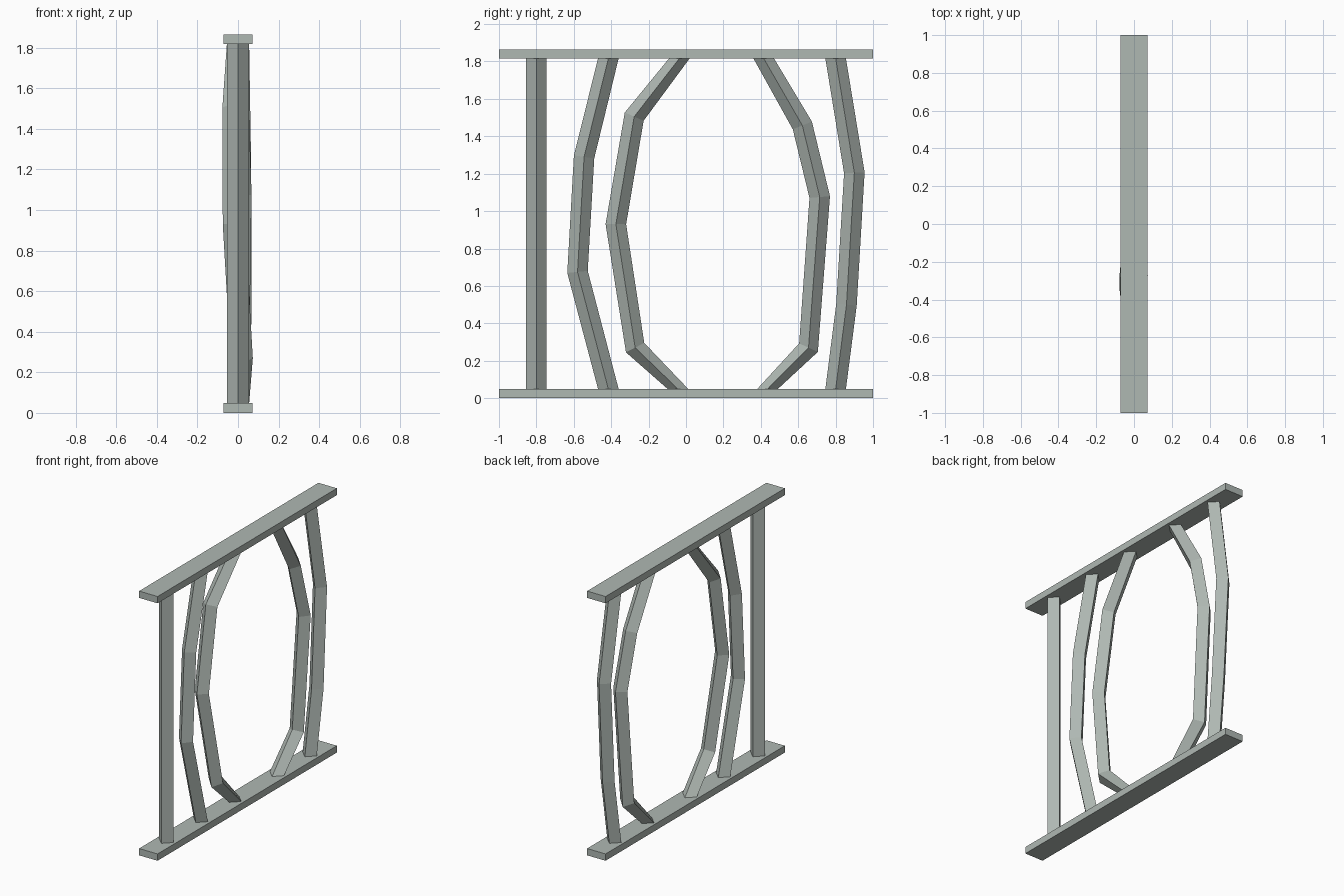
import bpy, bmesh
from mathutils import Vector

if "Cube" in bpy.data.objects:
    bpy.data.objects.remove(bpy.data.objects["Cube"])

mat = bpy.data.materials.new("pale grey green")
mat.diffuse_color = (0.43, 0.48, 0.45, 1)
mat.use_nodes = True
mat.node_tree.nodes["Principled BSDF"].inputs["Base Color"].default_value = mat.diffuse_color

H, T, R = 1.865, 0.048, 0.055


def finish(bm, name):
    bmesh.ops.recalc_face_normals(bm, faces=bm.faces)
    me = bpy.data.meshes.new(name)
    bm.to_mesh(me)
    bm.free()
    me.materials.append(mat)
    bpy.context.collection.objects.link(bpy.data.objects.new(name, me))


def rail(name, z):
    bm = bmesh.new()
    bmesh.ops.create_cube(bm, size=1)
    for v in bm.verts:
        v.co = Vector((v.co.x * 0.144, v.co.y * 2, v.co.z * T + z))
    finish(bm, name)


def bar(name, path):
    """Diamond-section bar swept along (x, y, z) points with mitred bends."""
    pts = [Vector(p) for p in path]
    bm = bmesh.new()
    rings = []
    for i, p in enumerate(pts):
        if 0 < i < len(pts) - 1:
            t = (pts[i + 1] - p).normalized() + (p - pts[i - 1]).normalized()
            t.x = 0
            t.normalize()
        else:
            t = Vector((0, 0, 1))          # ends sit flat on the rails
        side = Vector((0, t.z, -t.y))
        out = Vector((1, 0, 0))
        rings.append([bm.verts.new(p + d * R) for d in (out, side, -out, -side)])
    for a, b in zip(rings, rings[1:]):
        for k in range(4):
            n = (k + 1) % 4
            bm.faces.new((a[k], a[n], b[n], b[k]))
    bm.faces.new(rings[0])
    bm.faces.new(rings[-1])
    finish(bm, name)


# Rails
rail("bottom_rail", T / 2)
rail("top_rail", H - T / 2)

# Bars, bottom to top
B, U = T, H - T
bar("straight_bar", [(0, -0.80, B), (0, -0.80, U)])
bar("outer_left_bar", [(0, -0.415, B), (0, -0.58, 0.675), (0, -0.545, 1.29), (0, -0.415, U)])
bar("inner_left_bar", [(0, -0.042, B), (0.018, -0.272, 0.27), (-0.02, -0.375, 0.93),
                       (-0.022, -0.277, 1.505), (0, -0.035, U)])
bar("inner_right_bar", [(0, 0.435, B), (0, 0.655, 0.27), (0.012, 0.715, 1.075),
                        (0, 0.622, 1.458), (0, 0.415, U)])
bar("outer_right_bar", [(0, 0.80, B), (0.012, 0.858, 0.5), (0.01, 0.90, 1.205), (0, 0.80, U)])
